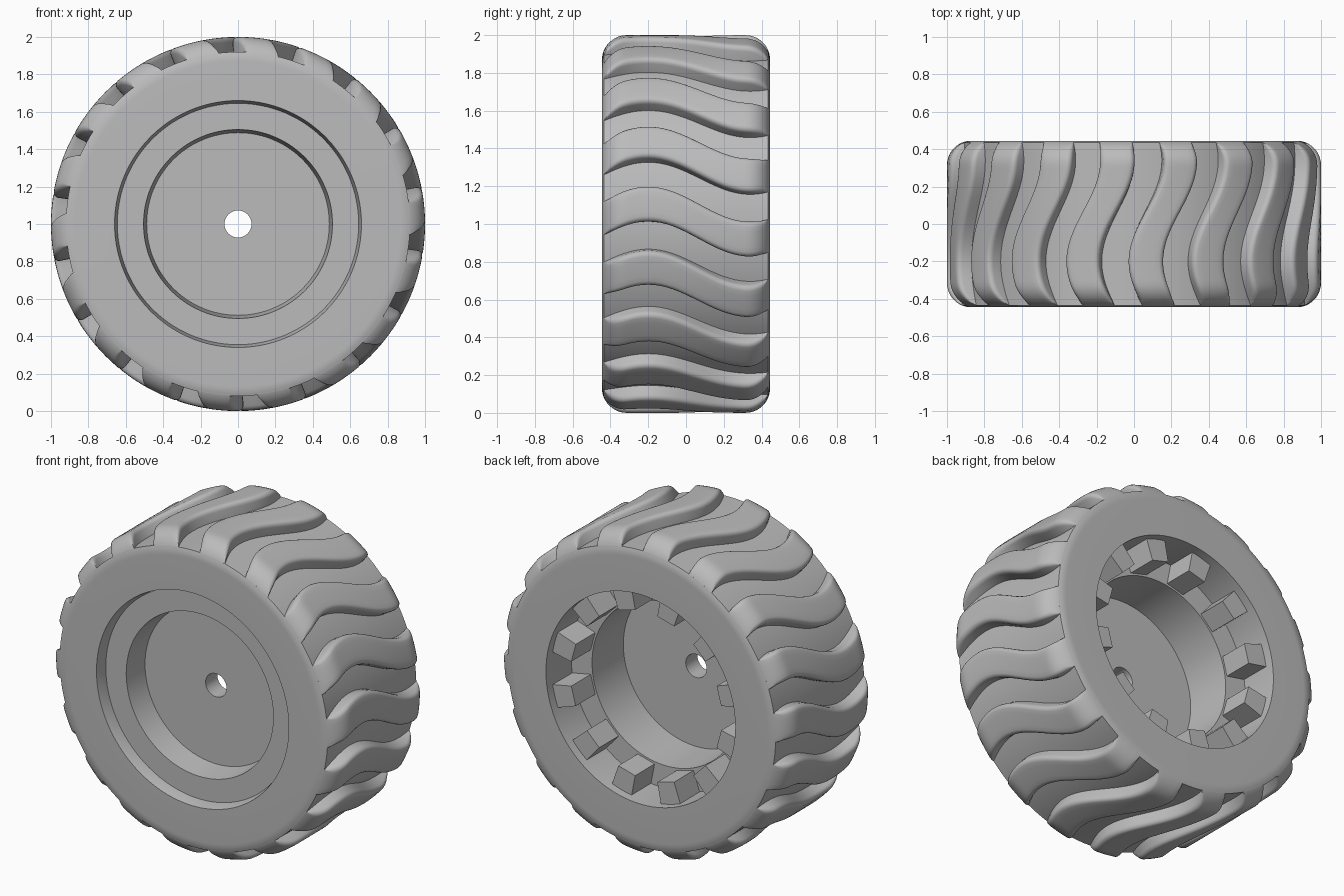
import bpy
import bmesh
from math import sin, cos, pi, radians, sqrt

if "Cube" in bpy.data.objects:
    bpy.data.objects.remove(bpy.data.objects["Cube"], do_unlink=True)

grey = bpy.data.materials.new("plain_grey")
grey.use_nodes = True
colour = (0.5, 0.5, 0.5, 1)
grey.diffuse_color = colour
grey.node_tree.nodes["Principled BSDF"].inputs["Base Color"].default_value = colour

HALF = 0.445        # half of the wheel width
CORNER = 0.13       # shoulder radius
FLOOR = 0.92        # radius of the groove floor
TREADS = 18
PEGS = 12


def polar(r, y, a):
    return (r * cos(a), y, 1 + r * sin(a))


def finish(name, bm, angle=35):
    bmesh.ops.recalc_face_normals(bm, faces=bm.faces)
    mesh = bpy.data.meshes.new(name)
    bm.to_mesh(mesh)
    bm.free()
    mesh.materials.append(grey)
    ob = bpy.data.objects.new(name, mesh)
    bpy.context.collection.objects.link(ob)
    bpy.ops.object.select_all(action="DESELECT")
    ob.select_set(True)
    bpy.context.view_layer.objects.active = ob
    bpy.ops.object.shade_smooth_by_angle(angle=radians(angle))
    return ob


def skin(bm, rings, wrap):
    # joins closed loops of points into a surface
    loops = [[bm.verts.new(p) for p in ring] for ring in rings]
    pairs = list(zip(loops, loops[1:]))
    if wrap:
        pairs.append((loops[-1], loops[0]))
    else:
        bm.faces.new(loops[0])
        bm.faces.new(loops[-1])
    for a, b in pairs:
        for i in range(len(a)):
            j = (i + 1) % len(a)
            bm.faces.new((a[i], a[j], b[j], b[i]))


def lathe(name, profile, steps=144):
    bm = bmesh.new()
    skin(bm, [[polar(r, y, 2 * pi * k / steps) for r, y in profile]
              for k in range(steps)], True)
    return finish(name, bm)


def shoulder_radius(y):
    over = max(0, abs(y) - (HALF - CORNER))
    return 1 - CORNER + sqrt(max(0, CORNER ** 2 - over ** 2))


# tyre body with rounded shoulders up to the groove floor
edge = []
for k in range(5):
    r = 1 - CORNER + (FLOOR - 1 + CORNER) * k / 4
    edge.append((r, HALF - CORNER + sqrt(CORNER ** 2 - (r - 1 + CORNER) ** 2)))
tyre = [(0.645, -0.375), (0.66, -HALF)] + [(r, -y) for r, y in edge]
tyre += edge[::-1] + [(0.65, HALF)]
lathe("tyre_body", tyre)

# rim with a dished front, centre hole and open back
lathe("rim", [(0.65, -0.375), (0.505, -0.375), (0.488, -0.215), (0.072, -0.215),
              (0.072, -0.1), (0.5, -0.1), (0.505, 0.2), (0.66, 0.2)])

# wavy tread blocks with rounded edges
bm = bmesh.new()
STATIONS = 40
limit = 0.437
for n in range(TREADS):
    rings = []
    for s in range(STATIONS + 1):
        y = -limit * cos(pi * s / STATIONS)
        sway = 5.5 * (cos(pi * (y + 0.2) / 0.54) - 1)
        low = radians(0.8 + sway + 360 / TREADS * n)
        high = low + radians(10.9)
        top = shoulder_radius(y)
        bevel = min(0.028, max(0.002, (top - FLOOR) * 0.6))
        side = [(0.0, FLOOR - 0.02)]
        for k in range(5):
            t = pi / 2 * k / 4
            side.append((bevel * (1 - cos(t)), top - bevel * (1 - sin(t))))
        ring = [polar(r, y, low + d) for d, r in side]
        inner = high - low - 2 * bevel
        ring += [polar(top, y, low + bevel + inner * k / 5) for k in range(1, 5)]
        ring += [polar(r, y, high - d) for d, r in reversed(side)]
        rings.append(ring)
    skin(bm, rings, False)
finish("tread_blocks", bm)

# pegs around the inside of the back opening
bm = bmesh.new()
for n in range(PEGS):
    mid = 2 * pi * (n + 0.5) / PEGS
    rings = []
    for y in (0.15, 0.39):
        rings.append([polar(r, y, mid + s * w / r)
                      for r, s, w in ((0.52, -1, 0.06), (0.52, 1, 0.06),
                                      (0.66, 1, 0.07), (0.66, -1, 0.07))])
    skin(bm, rings, False)
finish("rim_pegs", bm, 20)
